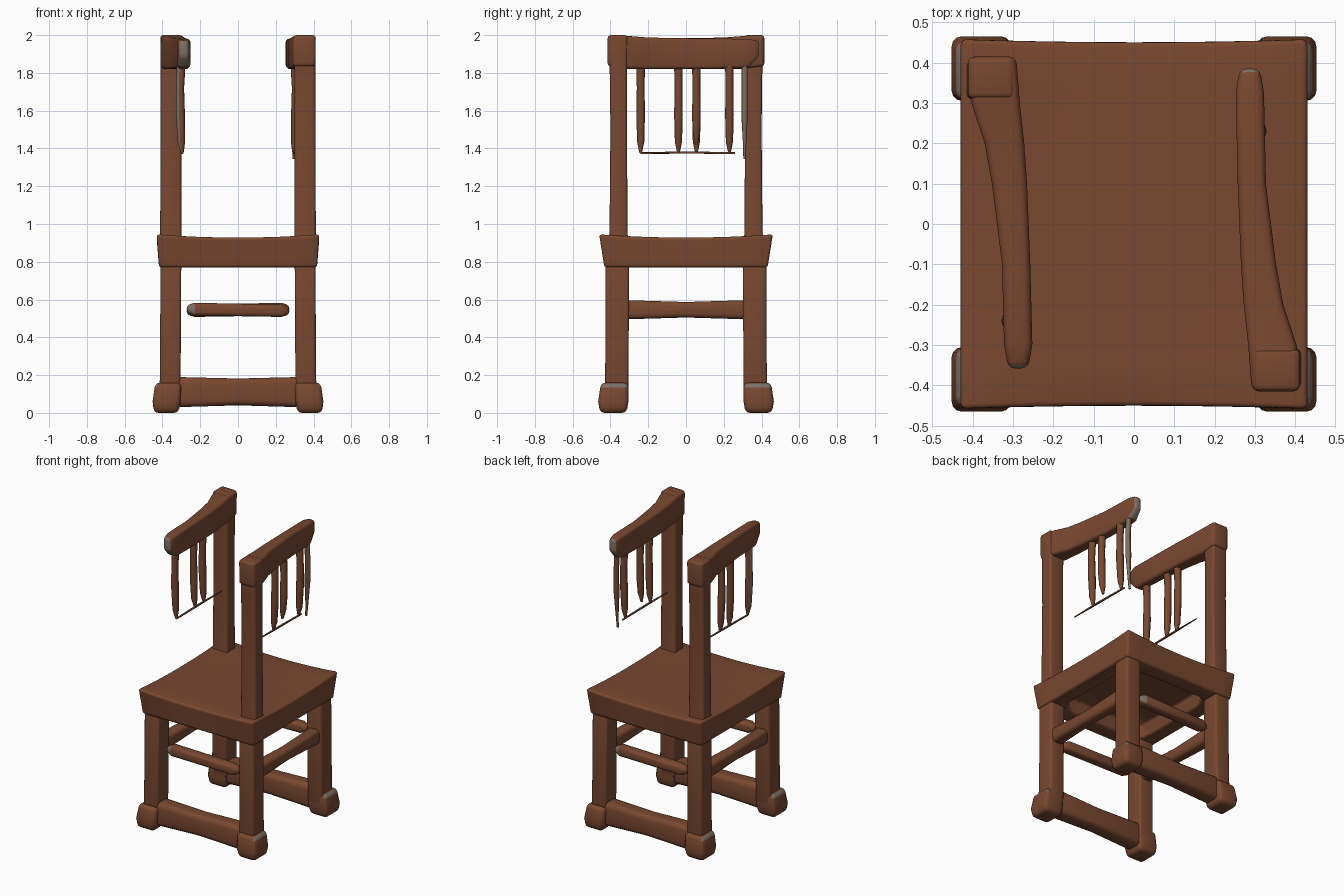
import bpy, bmesh, math

if "Cube" in bpy.data.objects:
    bpy.data.objects.remove(bpy.data.objects["Cube"])


def material(name, rgb):
    m = bpy.data.materials.new(name)
    m.diffuse_color = (*rgb, 1)
    m.use_nodes = True
    m.node_tree.nodes["Principled BSDF"].inputs["Base Color"].default_value = m.diffuse_color
    return m


BROWN = material("brown wood", (0.19, 0.065, 0.03))
GREY = material("worn grey", (0.21, 0.16, 0.13))


def finish(name, bm, bevel=0.0, grey=None):
    """Round the sharp edges, paint worn faces by rule, make the object."""
    bmesh.ops.recalc_face_normals(bm, faces=bm.faces)
    if bevel:
        sharp = [e for e in bm.edges if e.calc_face_angle(0) > math.radians(40)]
        bmesh.ops.bevel(bm, geom=sharp, offset=bevel, segments=3, profile=0.5,
                        affect='EDGES', clamp_overlap=True)
    bm.normal_update()
    for f in bm.faces:
        f.smooth = True
        if grey and grey(f.normal, f.calc_center_median()):
            f.material_index = 1
    me = bpy.data.meshes.new(name)
    bm.to_mesh(me)
    bm.free()
    me.materials.append(BROWN)
    me.materials.append(GREY)
    ob = bpy.data.objects.new(name, me)
    bpy.context.collection.objects.link(ob)
    bpy.context.view_layer.objects.active = ob
    ob.select_set(True)
    bpy.ops.object.shade_smooth_by_angle(angle=math.radians(50))
    ob.select_set(False)
    return ob


def skin(bm, rings):
    """Bridge rings of points into a closed tube."""
    rings = [[bm.verts.new(p) for p in r] for r in rings]
    n = len(rings[0])
    for a, b in zip(rings, rings[1:]):
        for i in range(n):
            bm.faces.new((a[i], a[(i + 1) % n], b[(i + 1) % n], b[i]))
    bm.faces.new(rings[0])
    bm.faces.new(rings[-1])


def beam(name, axis, sections, sx=1, sy=1, bevel=0.015, grey=None):
    """Rectangular beam; sections are (position, a0, a1, b0, b1)."""
    rings = []
    for t, a0, a1, b0, b1 in sections:
        ring = []
        for a, b in ((a0, b0), (a1, b0), (a1, b1), (a0, b1)):
            x, y, z = {'x': (t, a, b), 'y': (a, t, b), 'z': (a, b, t)}[axis]
            ring.append((x * sx, y * sy, z))
        rings.append(ring)
    bm = bmesh.new()
    skin(bm, rings)
    return finish(name, bm, bevel, grey)


def rod(name, points, grey=None, sides=10):
    """Round rod; points are (x, y, z, radius), running along z."""
    bm = bmesh.new()
    skin(bm, [[(x + r * math.cos(k * math.tau / sides), y + r * math.sin(k * math.tau / sides), z)
               for k in range(sides)] for x, y, z, r in points])
    return finish(name, bm, 0, grey)


# Seat: slightly dished slab, flared at the top, hollow underneath
bm = bmesh.new()
bmesh.ops.create_cube(bm, size=2)
bmesh.ops.subdivide_edges(bm, edges=bm.edges[:], cuts=7, use_grid_fill=True)
for v in bm.verts:
    u, w, h = v.co
    k = (h + 1) / 2
    if h < -0.99 and max(abs(u), abs(w)) < 0.6:
        v.co = (u * 1.44 * 0.42, w * 1.44 * 0.43, 0.86)
    else:
        v.co = (u * (0.418 + 0.013 * k),
                w * (0.432 + 0.02 * k + 0.008 * k * u * u),
                0.77 + k * (0.158 + 0.018 * u * u * w * w))
finish("seat", bm, 0.014)

# Legs and feet; two opposite corners carry on up as tall posts
for sx in (1, -1):
    for sy in (1, -1):
        tag = ("back" if sy > 0 else "front") + ("_right" if sx > 0 else "_left")
        sections = [(0.08, 0.305, 0.415, 0.305, 0.43), (0.45, 0.302, 0.412, 0.303, 0.425),
                    (0.84, 0.30, 0.41, 0.30, 0.425)]
        beam("leg_" + tag, 'z', sections, sx, sy)
        beam("foot_" + tag, 'z',
             [(0, 0.315, 0.445, 0.315, 0.455), (0.06, 0.305, 0.452, 0.305, 0.465),
              (0.16, 0.30, 0.438, 0.305, 0.45)], sx, sy, 0.025,
             lambda n, c, s=sx: n.z > 0.3 and n.x * s > 0.3)
        if sx != sy:
            beam("post_" + tag, 'z',
                 [(0.85, 0.295, 0.42, 0.30, 0.415), (0.96, 0.30, 0.412, 0.31, 0.405),
                  (1.5, 0.30, 0.41, 0.312, 0.40), (1.9, 0.298, 0.41, 0.312, 0.405),
                  (2.0, 0.295, 0.412, 0.31, 0.415)], sx, sy)

for s, side in ((1, "right"), (-1, "left")):
    end = "back" if s > 0 else "front"
    # Bottom bar between the feet
    beam(end + "_bottom_bar", 'x',
         [(-0.33, 0.315, 0.43, 0.03, 0.19), (0, 0.32, 0.425, 0.04, 0.182),
          (0.33, 0.315, 0.43, 0.03, 0.19)], s, s, 0.03)
    # Side stretcher
    beam(side + "_stretcher", 'y',
         [(-0.33, 0.315, 0.40, 0.495, 0.597), (0, 0.32, 0.395, 0.505, 0.587),
          (0.33, 0.315, 0.40, 0.495, 0.597)], s, s, 0.025)
    # Loose stretcher that stops short of the legs
    beam(end + "_loose_stretcher", 'x',
         [(-0.272, 0.345, 0.385, 0.52, 0.56), (-0.23, 0.33, 0.40, 0.508, 0.575),
          (0, 0.33, 0.40, 0.512, 0.578), (0.23, 0.33, 0.40, 0.515, 0.583),
          (0.272, 0.345, 0.385, 0.53, 0.57)], s, s, 0.02,
         lambda n, c, s=s: c.x * s > 0.24 and n.y * s > 0.3)

    # Top rail leaving its post and narrowing to a free tip
    tip = 0.385 if s > 0 else 0.358
    beam(side + "_top_rail", 'y',
         [(-0.415, 0.292, 0.412, 1.835, 2.0), (-0.30, 0.283, 0.403, 1.82, 1.995),
          (-0.20, 0.272, 0.37, 1.82, 1.987), (-0.10, 0.265, 0.352, 1.82, 1.985),
          (0.10, 0.257, 0.327, 1.82, 1.982), (tip - 0.06, 0.252, 0.322, 1.825, 1.98),
          (tip, 0.262, 0.312, 1.885, 1.97)], s, s, 0.018,
         lambda n, c, s=s, t=tip: n.y * s > 0.5 and c.y * s > t - 0.05)

    # Hanging spindles, the outer ones worn grey on the outside
    rows = (-0.04, 0.055, 0.23, 0.31) if s > 0 else (-0.055, 0.04, 0.24)
    for i, y in enumerate(rows):
        last = y == rows[-1]
        low = {0.055: 1.42, 0.31: 1.345}.get(y, 1.375)
        r = 0.018 if y == 0.31 else 0.024
        low_r = 0.008 if y == 0.31 else 0.02
        rod(f"{side}_spindle_{i + 1}",
            [(s * 0.302, s * y, 1.84, r), (s * 0.307, s * y, 1.72, r * 0.9),
             (s * 0.305, s * y, 1.58, r), (s * 0.30, s * y, low + 0.06, low_r),
             (s * 0.295, s * y, low, 0.007)],
            (lambda n, c, s=s: n.x * s > 0.2 and n.y * s > -0.5) if last else None)

    # Thin broken lower rail under the spindles
    a, b = (-0.22, 0.26) if s > 0 else (-0.25, 0.24)
    beam(side + "_thin_lower_rail", 'y',
         [(a, 0.291, 0.297, 1.375, 1.381), (0.0, 0.289, 0.301, 1.373, 1.384),
          (b, 0.291, 0.299, 1.37, 1.38)], s, s, 0.002,
         lambda n, c: n.z > 0.5)
